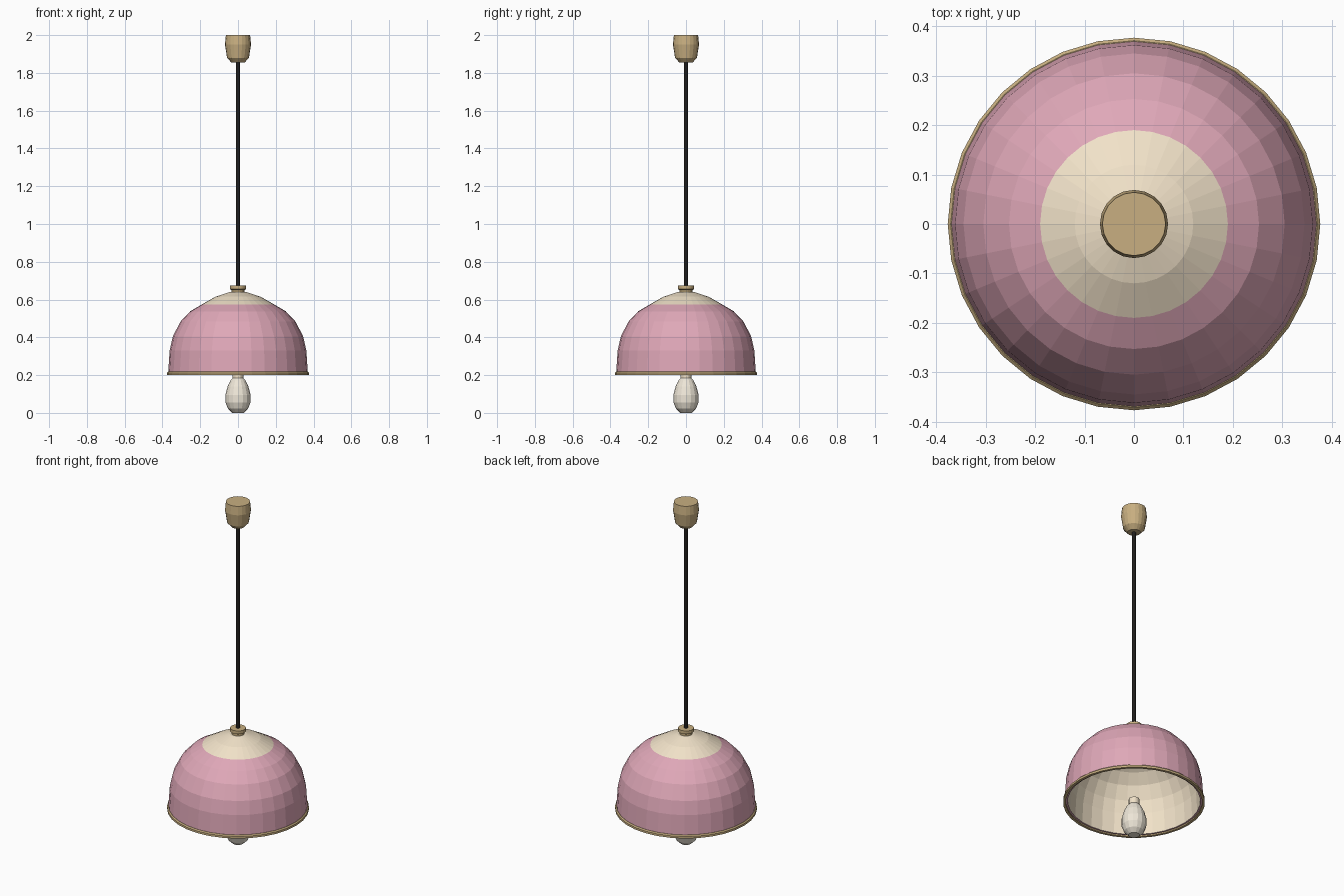
import bpy, bmesh
from math import cos, sin, pi

if "Cube" in bpy.data.objects:
    bpy.data.objects.remove(bpy.data.objects["Cube"])


def material(name, rgb):
    m = bpy.data.materials.new(name)
    m.diffuse_color = (*rgb, 1)
    m.use_nodes = True
    m.node_tree.nodes["Principled BSDF"].inputs["Base Color"].default_value = m.diffuse_color
    return m


PINK = material("pink", (0.74, 0.39, 0.48))
CREAM = material("cream", (0.88, 0.76, 0.58))
GOLD = material("gold", (0.58, 0.43, 0.22))
WHITE = material("bulb_white", (0.85, 0.79, 0.68))
DARK = material("dark", (0.05, 0.045, 0.04))


def lathe(name, profile, mats, n, band=None, closed=False):
    """Revolve (r, z) points about z; r = 0 becomes a pole.
    band lists the material index of each profile segment."""
    bm = bmesh.new()
    rings = []
    for r, z in profile:
        if r == 0:
            rings.append([bm.verts.new((0, 0, z))] * n)
        else:
            rings.append([bm.verts.new((r * sin(2 * pi * i / n), r * cos(2 * pi * i / n), z))
                          for i in range(n)])
    if closed:
        rings.append(rings[0])
    for k in range(len(rings) - 1):
        a, b = rings[k], rings[k + 1]
        for i in range(n):
            j = (i + 1) % n
            f = bm.faces.new(list(dict.fromkeys((a[i], a[j], b[j], b[i]))))
            f.material_index = band[k] if band else 0
    bmesh.ops.recalc_face_normals(bm, faces=bm.faces)
    me = bpy.data.meshes.new(name)
    bm.to_mesh(me)
    bm.free()
    for m in mats:
        me.materials.append(m)
    ob = bpy.data.objects.new(name, me)
    bpy.context.collection.objects.link(ob)
    return ob


# Ceiling canopy and cord
lathe("ceiling_canopy", [(0, 2), (0.064, 2), (0.069, 1.95), (0.058, 1.88),
                         (0.035, 1.855), (0, 1.855)], [GOLD], 20)
lathe("cord", [(0, 1.86), (0.01, 1.86), (0.01, 0.66), (0, 0.66)], [DARK], 10)

# Stepped collar on top of the shade
lathe("collar", [(0, 0.674), (0.042, 0.674), (0.042, 0.655), (0.034, 0.651),
                 (0.034, 0.63), (0, 0.63)], [GOLD], 20)

# Domed shade: cream crown, pink outside, cream lining
outer = [(0, 0.643), (0.045, 0.64), (0.12, 0.615), (0.19, 0.575), (0.253, 0.538),
         (0.305, 0.483), (0.345, 0.405), (0.362, 0.33), (0.37, 0.207)]
inner = [(0.352, 0.207), (0.345, 0.33), (0.329, 0.4), (0.292, 0.472),
         (0.242, 0.524), (0.183, 0.56), (0.115, 0.598), (0, 0.625)]
lathe("shade", outer + inner, [CREAM, PINK], 32, [0] * 3 + [1] * 6 + [0] * 7)

# Rim trim around the opening
lathe("rim_trim", [(0.362, 0.2), (0.377, 0.2), (0.377, 0.212), (0.371, 0.218),
                   (0.362, 0.218)], [GOLD], 32, closed=True)

# Bulb and its socket
lathe("bulb", [(0, 0.005), (0.03, 0.005), (0.053, 0.022), (0.066, 0.055), (0.067, 0.095),
               (0.055, 0.14), (0.04, 0.172), (0.028, 0.185), (0, 0.185)], [WHITE], 16)
lathe("bulb_socket", [(0, 0.18), (0.028, 0.18), (0.028, 0.22), (0, 0.22)], [CREAM], 16)

# Settle the lowest point exactly on z = 0
for v in bpy.data.objects["bulb"].data.vertices:
    if v.co.z < 0.01:
        v.co.z = 0
